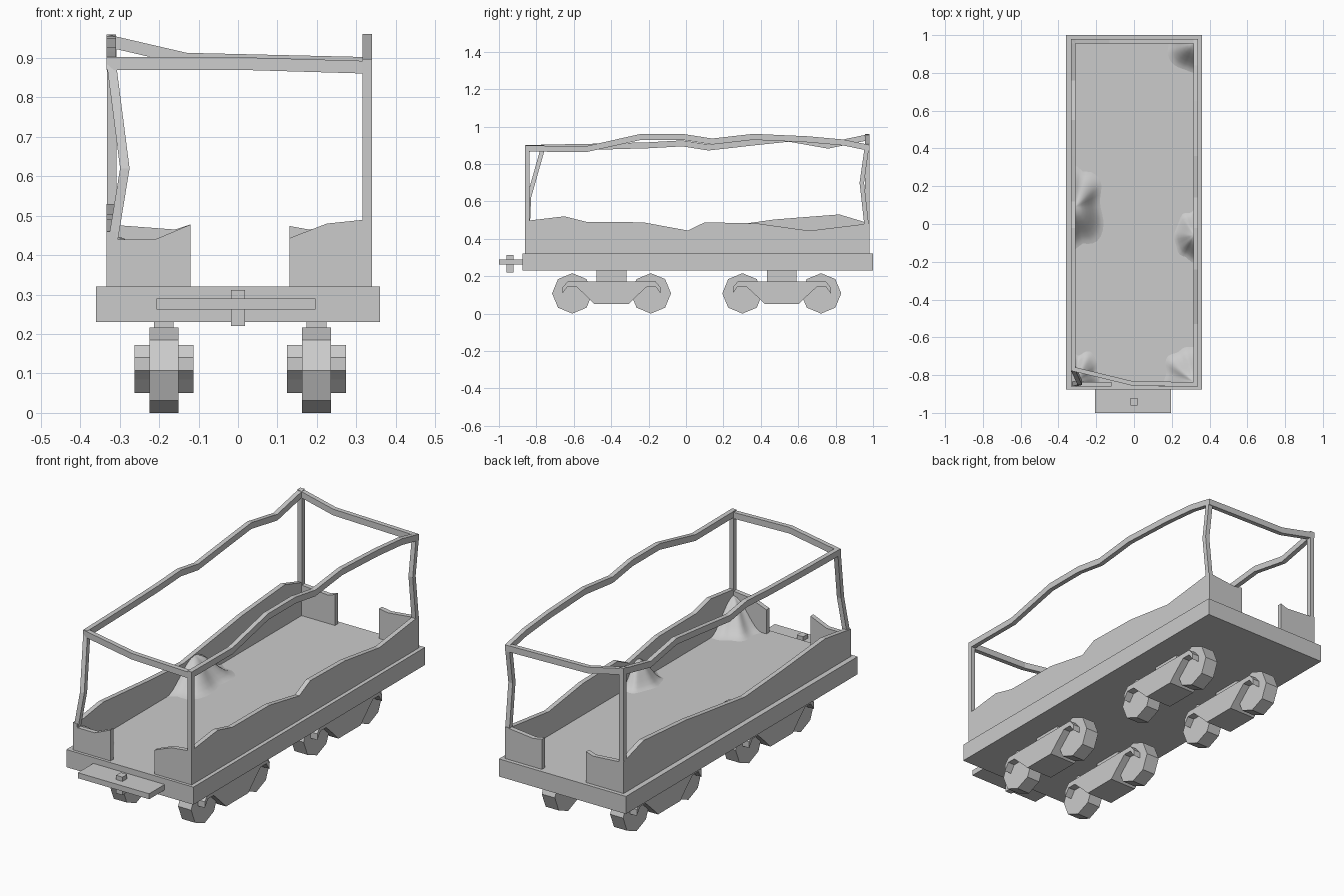
import bpy, bmesh, math, random
from mathutils import Vector, noise

if "Cube" in bpy.data.objects:
    bpy.data.objects.remove(bpy.data.objects["Cube"])

random.seed(3)


def finish(name, bm):
    bmesh.ops.recalc_face_normals(bm, faces=bm.faces)
    me = bpy.data.meshes.new(name)
    bm.to_mesh(me)
    bm.free()
    ob = bpy.data.objects.new(name, me)
    bpy.context.collection.objects.link(ob)
    return ob


def prism(name, pts, axis, a, b):
    """Extrude a 2D profile along x (pts are y,z) or y (pts are x,z)."""
    bm = bmesh.new()
    place = (lambda p, d: (d, p[0], p[1])) if axis == 'x' else (lambda p, d: (p[0], d, p[1]))
    rings = [[bm.verts.new(place(p, d)) for p in pts] for d in (a, b)]
    bm.faces.new(rings[0])
    bm.faces.new(rings[1])
    for i in range(len(pts)):
        j = (i + 1) % len(pts)
        bm.faces.new((rings[0][i], rings[0][j], rings[1][j], rings[1][i]))
    return finish(name, bm)


def box(name, x0, x1, y0, y1, z0, z1):
    return prism(name, [(x0, z0), (x1, z0), (x1, z1), (x0, z1)], 'y', y0, y1)


def panel(name, top, axis, a, b):
    """Wall standing on the deck with a ragged top edge."""
    return prism(name, [(top[0][0], 0.32)] + top + [(top[-1][0], 0.32)], axis, a, b)


def beam(name, path, u, v):
    """Bent bar: rectangular section spanned by half-vectors u and v."""
    u, v = Vector(u), Vector(v)
    bm = bmesh.new()
    rings = [[bm.verts.new(Vector(p) + s * u + t * v)
              for s, t in ((-1, -1), (1, -1), (1, 1), (-1, 1))] for p in path]
    for r, q in zip(rings, rings[1:]):
        for i in range(4):
            j = (i + 1) % 4
            bm.faces.new((r[i], r[j], q[j], q[i]))
    bm.faces.new(rings[0])
    bm.faces.new(rings[-1])
    return finish(name, bm)


def heap(name, cx, cy, rx, ry, h, a0, a1):
    """Smooth debris mound against a wall or in a corner."""
    bm = bmesh.new()
    n, m = 20, 8
    top = bm.verts.new((cx, cy, 0.318 + h))
    rows = []
    for i in range(n + 1):
        a = math.radians(a0 + (a1 - a0) * i / n)
        c, s = math.cos(a), math.sin(a)
        k = (abs(c) ** 3 + abs(s) ** 3) ** (-1 / 3)
        k *= 1 + 0.22 * noise.noise(Vector((c * 2 + cx * 9, s * 2, cy * 7)))
        rows.append([bm.verts.new((cx + rx * k * c * j / m, cy + ry * k * s * j / m,
                                   0.318 + h * (0.5 + 0.5 * math.cos(math.pi * j / m))))
                     for j in range(1, m + 1)])
    for r, q in zip(rows, rows[1:]):
        bm.faces.new((top, r[0], q[0]))
        for j in range(m - 1):
            bm.faces.new((r[j], r[j + 1], q[j + 1], q[j]))
    for f in bm.faces:
        f.smooth = True
    return finish(name, bm)


# Deck and coupling
box("deck", -0.36, 0.36, -0.875, 1.0, 0.23, 0.32)
box("coupling_plate", -0.207, 0.197, -1.0, -0.86, 0.262, 0.29)
box("coupling_pin", -0.018, 0.018, -0.96, -0.922, 0.22, 0.312)

# Ragged low walls
panel("right_wall", [(-0.86, 0.495), (-0.65, 0.52), (-0.53, 0.49), (-0.23, 0.488), (0.01, 0.444),
                     (0.1, 0.488), (0.38, 0.482), (0.66, 0.443), (0.98, 0.482)], 'x', 0.316, 0.34)
panel("left_wall", [(-0.86, 0.46), (-0.65, 0.49), (-0.3, 0.46), (0.0, 0.44), (0.38, 0.49),
                    (0.47, 0.503), (0.82, 0.53), (0.98, 0.482)], 'x', -0.333, -0.309)
F, B = (-0.86, -0.836), (0.956, 0.98)
panel("front_left_panel", [(-0.333, 0.44), (-0.21, 0.44), (-0.12, 0.478)], 'y', *F)
panel("front_right_panel", [(0.13, 0.443), (0.225, 0.48), (0.34, 0.492)], 'y', *F)
panel("back_left_panel", [(-0.333, 0.478), (-0.16, 0.465), (-0.12, 0.478)], 'y', *B)
panel("back_right_panel", [(0.13, 0.474), (0.18, 0.465), (0.34, 0.482)], 'y', *B)

# Bent corner posts
X, Y, Z = (0.012, 0, 0), (0, 0.012, 0), (0, 0, 0.016)
beam("front_right_post", [(0.328, -0.848, 0.46), (0.328, -0.848, 0.88)], X, Y)
beam("front_left_post", [(-0.318, -0.848, 0.43), (-0.287, -0.84, 0.62), (-0.321, -0.765, 0.885)], X, Y)
beam("back_right_post", [(0.328, 0.967, 0.46), (0.328, 0.94, 0.70), (0.328, 0.967, 0.89)], X, Y)
beam("back_left_post", [(-0.32, 0.968, 0.46), (-0.32, 0.968, 0.95)], X, Y)

# Bent top rails
beam("right_rail", [(0.328, y, z) for y, z in (
    (-0.86, 0.882), (-0.53, 0.88), (-0.24, 0.945), (-0.02, 0.945), (0.14, 0.92), (0.36, 0.945),
    (0.65, 0.932), (0.84, 0.915), (0.98, 0.886))], X, Z)
beam("left_rail", [(-0.321, y, z) for y, z in (
    (-0.775, 0.887), (-0.45, 0.893), (-0.2, 0.9), (-0.02, 0.91), (0.12, 0.888), (0.36, 0.915),
    (0.55, 0.935), (0.76, 0.898), (0.98, 0.944))], X, Z)
beam("front_rail", [(-0.333, -0.765, 0.886), (0.0, -0.846, 0.886), (0.34, -0.848, 0.876)], Y, Z)
beam("back_rail", [(-0.333, 0.968, 0.944), (-0.13, 0.968, 0.897), (0.34, 0.968, 0.886)], Y, Z)

# Bogies: side frames, mounting blocks and eight-sided wheels
half = [(0.09, 0.05), (0.125, 0.085), (0.19, 0.145), (0.235, 0.145), (0.262, 0.108), (0.262, 0.14), (0.235, 0.172)]
octagon = [(math.sin(i * math.pi / 4) * 0.108, math.cos(i * math.pi / 4) * 0.108) for i in range(8)]
for side, x in (("left", -0.188), ("right", 0.199)):
    for end, y in (("front", -0.398), ("back", 0.512)):
        tag = f"{end}_{side}"
        prof = [(y + a, z) for a, z in half] + [(y - a, z) for a, z in reversed(half)]
        prism(tag + "_side_frame", prof, 'x', x - 0.075, x + 0.075)
        box(tag + "_mount", x - 0.025, x + 0.025, y - 0.08, y + 0.08, 0.165, 0.235)
        for k, dy in enumerate((-0.21, 0.21)):
            prism(f"{tag}_wheel_{k + 1}", [(y + dy + a, 0.108 + z) for a, z in octagon],
                  'x', x - 0.037, x + 0.037)

# Debris mounds inside
heap("left_mound", -0.31, 0.09, 0.14, 0.22, 0.13, -90, 90)
heap("right_mound", 0.317, -0.06, 0.1, 0.14, 0.12, 90, 270)
heap("front_left_mound", -0.31, -0.837, 0.13, 0.17, 0.12, 0, 90)
heap("front_right_mound", 0.317, -0.837, 0.16, 0.19, 0.15, 90, 180)
heap("back_right_mound", 0.317, 0.957, 0.15, 0.16, 0.13, 180, 270)
